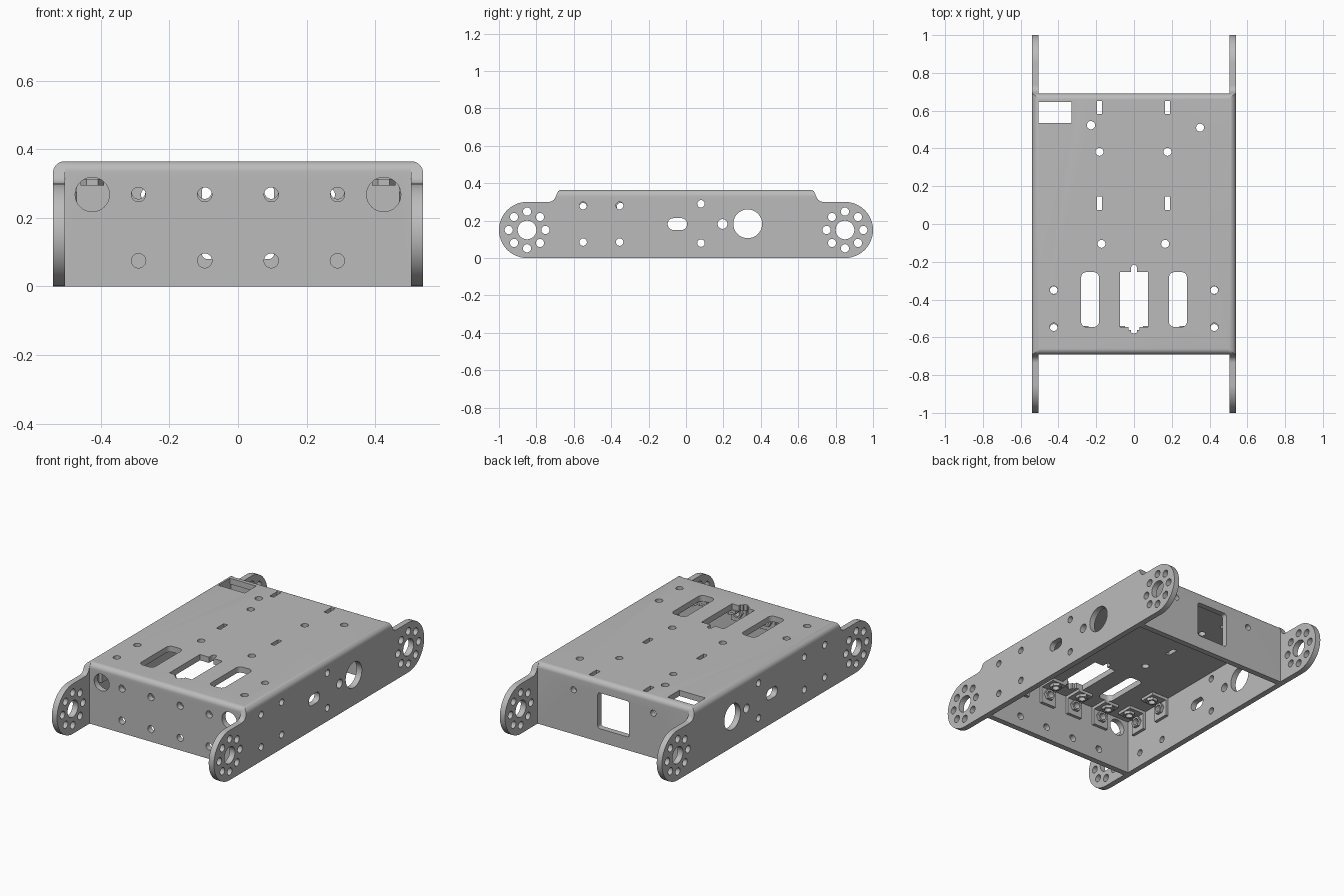
import bpy, bmesh
from math import pi, cos, sin

old = bpy.data.objects.get("Cube")
if old:
    bpy.data.objects.remove(old)

steel = bpy.data.materials.new("brushed grey metal")
steel.use_nodes = True
GREY = (0.5, 0.5, 0.5, 1)
steel.diffuse_color = GREY
steel.node_tree.nodes["Principled BSDF"].inputs["Base Color"].default_value = GREY


def arc(a, b, r, start, end, n=8):
    return [(a + r * cos(start + (end - start) * i / n),
             b + r * sin(start + (end - start) * i / n)) for i in range(n + 1)]


def circle(a, b, r, n=32):
    return arc(a, b, r, 0, 2 * pi, n)[:-1]


def rect(a0, a1, b0, b1, r=0):
    if not r:
        return [(a0, b0), (a1, b0), (a1, b1), (a0, b1)]
    corners = [(a1 - r, b1 - r), (a0 + r, b1 - r), (a0 + r, b0 + r), (a1 - r, b0 + r)]
    return [p for i, (a, b) in enumerate(corners)
            for p in arc(a, b, r, i * pi / 2, (i + 1) * pi / 2)]


def prism(name, outlines, axis, lo, hi):
    """Extrude flat outlines along an axis into one object."""
    place = {"x": lambda a, b, t: (t, a, b),
             "y": lambda a, b, t: (a, t, b),
             "z": lambda a, b, t: (a, b, t)}[axis]
    bm = bmesh.new()
    for outline in outlines:
        low = [bm.verts.new(place(a, b, lo)) for a, b in outline]
        high = [bm.verts.new(place(a, b, hi)) for a, b in outline]
        bm.faces.new(low)
        bm.faces.new(high)
        for i in range(len(low)):
            j = (i + 1) % len(low)
            bm.faces.new((low[i], low[j], high[j], high[i]))
    bmesh.ops.recalc_face_normals(bm, faces=bm.faces)
    mesh = bpy.data.meshes.new(name)
    bm.to_mesh(mesh)
    bm.free()
    mesh.materials.append(steel)
    obj = bpy.data.objects.new(name, mesh)
    bpy.context.scene.collection.objects.link(obj)
    return obj


def combine(obj, others, operation="DIFFERENCE"):
    """Apply booleans in turn and discard the helper objects."""
    for other in others:
        other.hide_render = True
        mod = obj.modifiers.new("cut", "BOOLEAN")
        mod.operation, mod.solver, mod.object = operation, "EXACT", other
        graph = bpy.context.evaluated_depsgraph_get()
        mesh = bpy.data.meshes.new_from_object(obj.evaluated_get(graph))
        obj.modifiers.clear()
        obj.data = mesh
        bpy.data.objects.remove(other)


def smooth(obj):
    bpy.ops.object.select_all(action="DESELECT")
    obj.select_set(True)
    bpy.context.view_layer.objects.active = obj
    bpy.ops.object.shade_smooth_by_angle(angle=0.5)


W, WALL, TOP, END = 0.54, 0.035, 0.365, 0.69
INNER = W - WALL
AXLE_Y, AXLE_Z = 0.85, 0.15

# Chassis outline: rounded axle ears stepping up to the deck
half = arc(AXLE_Y, AXLE_Z, AXLE_Z, -pi / 2, pi / 2, 24)
half += arc(0.735, 0.34, 0.04, -pi / 2, -pi * 0.85, 6)
half += arc(0.665, TOP - 0.025, 0.025, pi * 0.15, pi / 2, 6)
outline = half + [(-y, z) for y, z in reversed(half)]
chassis = prism("chassis_shell", [outline], "x", -W, W)

# Rounded bends along the long edges, then hollow the inside and free the ears
bend = prism("bend_cutter", [rect(-W, W, -0.5, TOP, 0.035)], "y", -1.2, 1.2)
combine(chassis, [bend], "INTERSECT")
cavity = prism("cavity_cutter",
               [rect(-END + WALL, END - WALL, -0.2, TOP - WALL)], "x", -INNER, INNER)
ends = []
for s in (-1, 1):
    shape = [(1.2, -0.1), (END, -0.1)] + arc(END - 0.03, TOP - 0.03, 0.03, 0, pi / 2)
    shape += [(END - 0.03, 0.5), (1.2, 0.5)]
    ends.append([(s * y, z) for y, z in shape])
end_cutter = prism("end_cutter", ends, "x", -INNER, INNER)

# Side wall holes: axle bores with bolt circles, wiring and mounting holes
side = []
for y in (-AXLE_Y, AXLE_Y):
    side.append(circle(y, AXLE_Z, 0.05))
    side += [circle(y + 0.098 * cos(k * pi / 4), AXLE_Z + 0.098 * sin(k * pi / 4), 0.022, 20)
             for k in range(8)]
for y in (-0.55, -0.355):
    side += [circle(y, z, 0.02, 20) for z in (0.085, 0.28)]
side += [circle(0.08, z, 0.02, 20) for z in (0.08, 0.29)]
side += [rect(-0.098, 0.006, 0.15, 0.213, 0.031),
         circle(0.195, 0.182, 0.026), circle(0.33, 0.183, 0.077)]
side_cutter = prism("side_cutter", side, "x", -1, 1)

# Deck openings
deck = [rect(-0.505, -0.33, 0.535, 0.645), circle(-0.228, 0.523, 0.022),
        circle(0.35, 0.51, 0.021), circle(-0.172, -0.105, 0.021), circle(0.165, -0.105, 0.021)]
for x in (-0.183, 0.177):
    deck += [rect(x - 0.013, x + 0.013, y - 0.035, y + 0.035) for y in (0.617, 0.11)]
    deck.append(circle(x, 0.382, 0.021))
for s in (-1, 1):
    a, b = sorted((s * 0.185, s * 0.28))
    deck.append(rect(a, b, -0.545, -0.255, 0.028))
    deck += [circle(s * 0.425, y, 0.021) for y in (-0.35, -0.545)]
right_half = [(0.03, -0.545), (0.075, -0.545), (0.075, -0.255), (0.015, -0.255)]
right_half = [(0.015, -0.575), (0.015, -0.562), (0.03, -0.562)] + right_half
right_half += arc(0, -0.23, 0.015, 0, pi / 2, 4)[:-1]
deck.append([(0, -0.58)] + right_half + [(0, -0.215)] + [(-x, y) for x, y in reversed(right_half)])
deck_cutter = prism("deck_cutter", deck, "z", 0.25, 0.5)

# Front and back wall openings
front = [circle(x, z, 0.021) for x in (-0.29, -0.097, 0.097, 0.29) for z in (0.075, 0.268)]
front += [circle(x, 0.268, 0.05) for x in (-0.425, 0.425)]
front_cutter = prism("front_cutter", front, "y", -0.8, -0.6)
back = [rect(-0.105, 0.105, 0.08, 0.295, 0.015)]
back += [circle(x, 0.268, 0.018) for x in (-0.265, 0.265)]
back_cutter = prism("back_cutter", back, "y", 0.6, 0.8)

combine(chassis, [cavity, end_cutter, side_cutter, deck_cutter, front_cutter, back_cutter])
smooth(chassis)

# Angle bracket with a hexagonal nut on each leg; origin at the inside corner
LEG, THICK, WALL_HOLE, DECK_HOLE = 0.115, 0.018, -0.055, 0.08
ell = [(0, 0), (LEG, 0), (LEG, -THICK), (THICK, -THICK), (THICK, -LEG), (0, -LEG)]
bracket = prism("bracket", [ell], "y", -0.05, 0.05)
wall_nut = prism("wall_nut", [circle(0, WALL_HOLE, 0.034, 6)], "x", 0.01, 0.035)
deck_nut = prism("deck_nut", [circle(DECK_HOLE, 0, 0.034, 6)], "z", -0.035, -0.01)
combine(bracket, [wall_nut, deck_nut], "UNION")
combine(bracket, [prism("wall_bore", [circle(0, WALL_HOLE, 0.02, 20)], "x", -0.1, 0.2),
                  prism("deck_bore", [circle(DECK_HOLE, 0, 0.02, 20)], "z", -0.2, 0.1)])
smooth(bracket)

# Brackets inside the side walls and along the front wall
spots = [("left_bracket", INNER, y, pi) for y in (-0.55, -0.35)]
spots += [("right_bracket", -INNER, y, 0) for y in (-0.55, -0.35)]
spots += [("front_bracket", x, -END + WALL, pi / 2) for x in (-0.29, -0.097, 0.097, 0.29)]
for name, x, y, turn in spots:
    copy = bpy.data.objects.new(name, bracket.data)
    bpy.context.scene.collection.objects.link(copy)
    copy.location = (x, y, TOP - WALL)
    copy.rotation_euler.z = turn
bpy.data.objects.remove(bracket)
